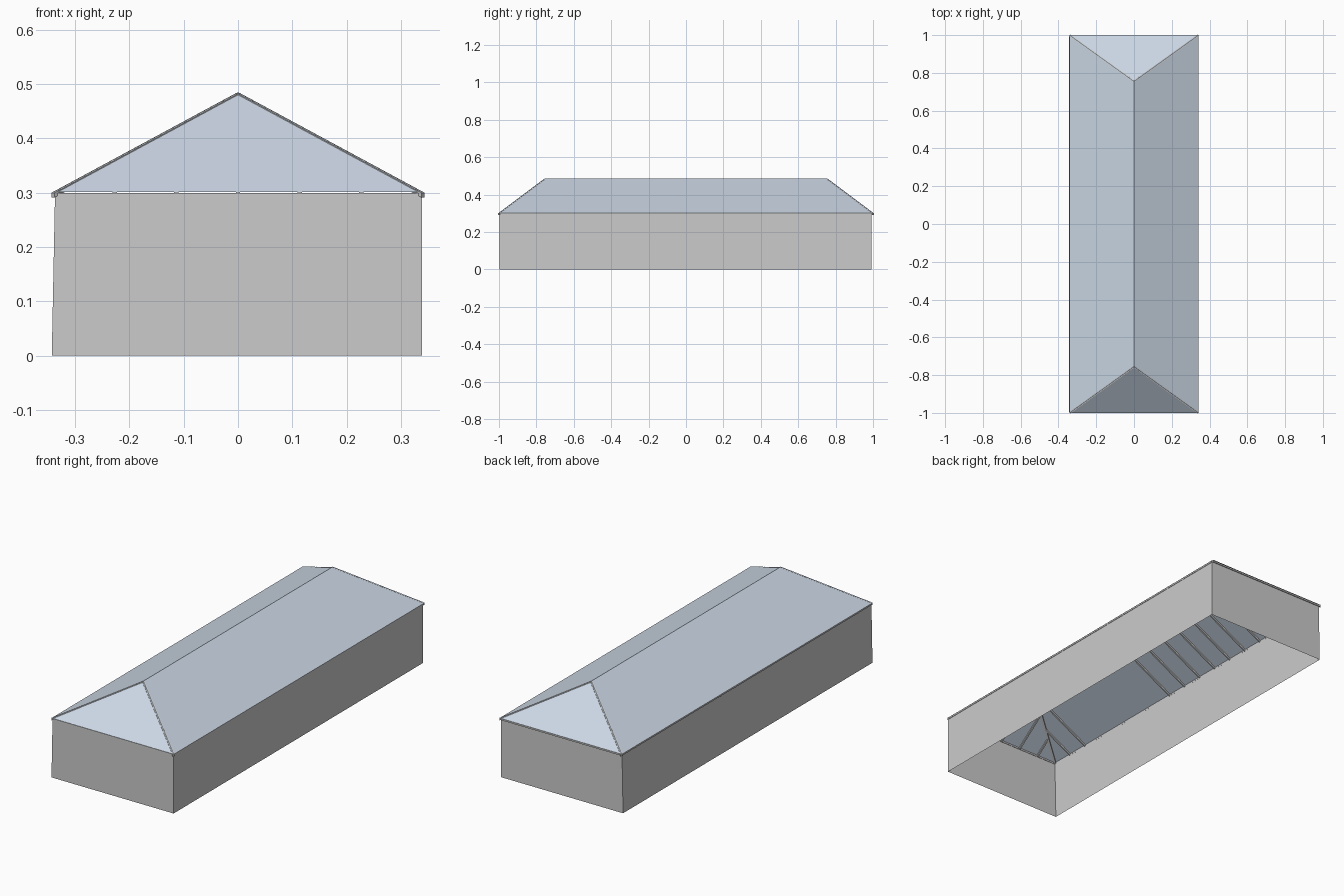
import bpy
from mathutils import Vector

if "Cube" in bpy.data.objects:
    bpy.data.objects.remove(bpy.data.objects["Cube"])

HX, HY = 0.341, 1.0          # eave half sizes
EAVE, TOP, RY = 0.301, 0.485, 0.755
STEP = 0.1135                # rafter spacing

roof_mat = bpy.data.materials.new("pale_blue_roof")
roof_mat.diffuse_color = (0.60, 0.68, 0.78, 1)
roof_mat.use_nodes = True
roof_mat.node_tree.nodes["Principled BSDF"].inputs["Base Color"].default_value = roof_mat.diffuse_color


def mesh_object(name, verts, faces, mat=None):
    me = bpy.data.meshes.new(name)
    me.from_pydata(verts, [], faces)
    me.update()
    ob = bpy.data.objects.new(name, me)
    bpy.context.collection.objects.link(ob)
    if mat:
        me.materials.append(mat)
    return ob


def beam(name, a, b, width=0.008, depth=0.010):
    """Rectangular timber hanging just under the line a-b."""
    a, b = Vector(a), Vector(b)
    side = (b - a).cross(Vector((0, 0, 1))).normalized() * width / 2
    verts = []
    for p in (a, b):
        for s, d in ((-1, 0.001), (1, 0.001), (1, depth), (-1, depth)):
            verts.append(p + side * s - Vector((0, 0, d)))
    faces = [(3, 2, 1, 0), (4, 5, 6, 7)]
    faces += [(i, (i + 1) % 4, (i + 1) % 4 + 4, i + 4) for i in range(4)]
    return mesh_object(name, verts, faces)


# Open-bottomed wall shell, left wall leaning very slightly
base = [(-0.343, -0.998), (0.339, -0.998), (0.339, 0.992), (-0.343, 0.992)]
head = [(-0.337, -0.998), (0.339, -0.998), (0.339, 0.992), (-0.337, 0.992)]
mesh_object("walls",
            [(x, y, 0) for x, y in base] + [(x, y, EAVE - 0.001) for x, y in head],
            [(i, (i + 1) % 4, (i + 1) % 4 + 4, i + 4) for i in range(4)])

# Hipped roof
mesh_object("hip_roof",
            [(-HX, -HY, EAVE), (HX, -HY, EAVE), (HX, HY, EAVE), (-HX, HY, EAVE),
             (0, -RY, TOP), (0, RY, TOP)],
            [(0, 1, 4), (1, 2, 5, 4), (2, 3, 5), (3, 0, 4, 5)], roof_mat)

# Eave boards
corners = [(-HX, -HY), (HX, -HY), (HX, HY), (-HX, HY)]
for i in range(4):
    (x1, y1), (x2, y2) = corners[i], corners[(i + 1) % 4]
    k, e = 1 - 0.002 / HX, 1 - 0.002
    beam("eave_board", (x1 * k, y1 * e, EAVE), (x2 * k, y2 * e, EAVE), 0.004, 0.009)

# Hip rafters and jack rafters under the two end slopes
for end in (-1, 1):
    for side in (-1, 1):
        beam("hip_rafter", (side * HX, end * HY, EAVE), (0, end * RY, TOP), 0.010)
    for n in range(-2, 3):
        x = n * STEP
        t = 1 - abs(x) / HX
        beam("end_rafter", (x, end * HY, EAVE),
             (x, end * (HY - t * (HY - RY)), EAVE + t * (TOP - EAVE)))

# Rafters under the long slopes, shortened where they meet a hip
rows = [-HY + STEP * k for k in (1, 2)] + [HY - STEP * k for k in range(1, 11)]
for y in rows:
    t = min(1, (HY - abs(y)) / (HY - RY))
    for side in (-1, 1):
        beam("side_rafter", (side * HX, y, EAVE),
             (side * HX * (1 - t), y, EAVE + t * (TOP - EAVE)))
